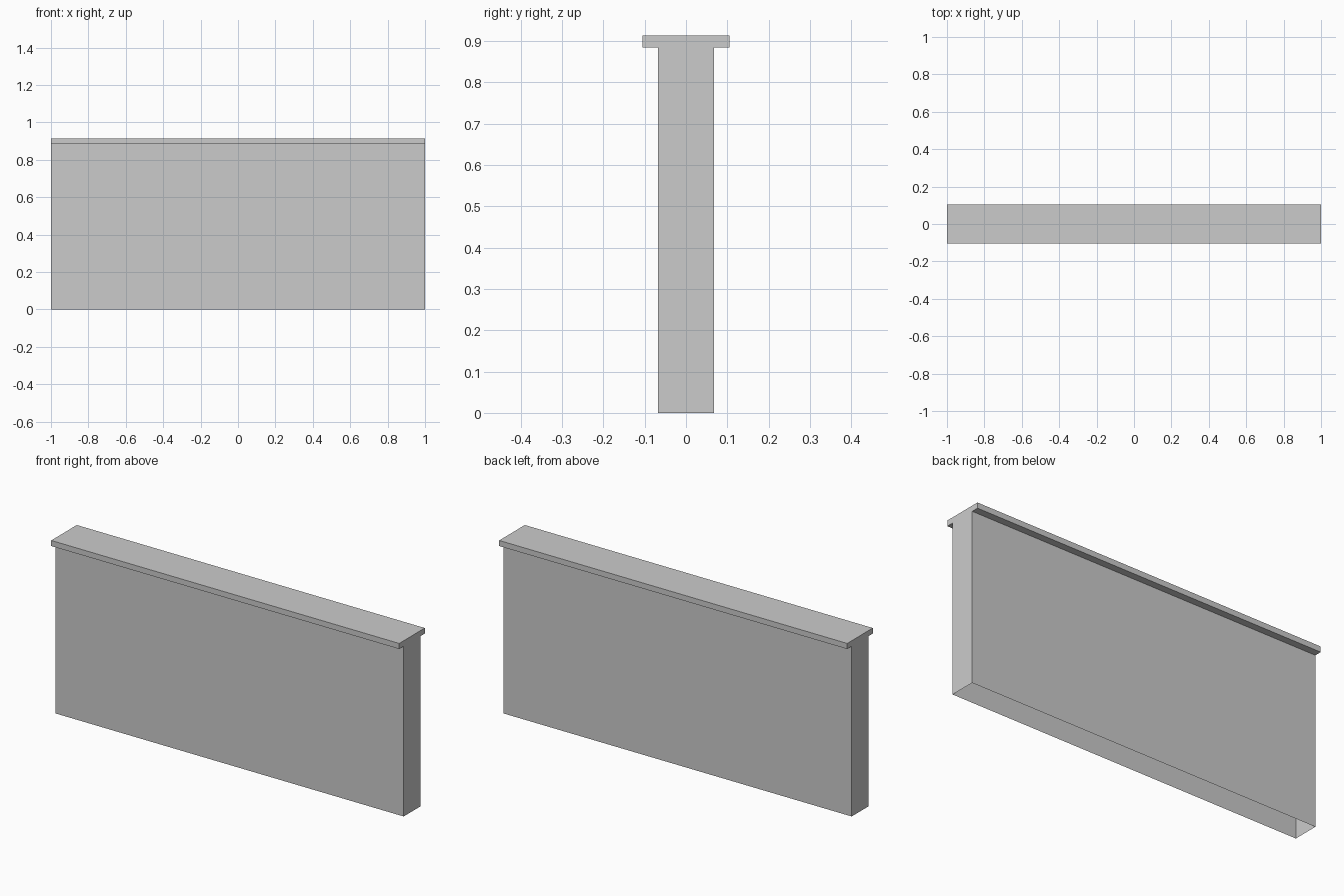
import bpy, bmesh

if "Cube" in bpy.data.objects:
    bpy.data.objects.remove(bpy.data.objects["Cube"])

# T-shaped cross-section (y, z), open along the bottom of the wall
WALL, CAP, LEDGE, TOP = 0.068, 0.105, 0.884, 0.913
half = [(WALL, 0), (WALL, LEDGE), (CAP, LEDGE), (CAP, TOP)]
profile = half + [(-y, z) for y, z in reversed(half)]

bm = bmesh.new()
left = [bm.verts.new((-1, y, z)) for y, z in profile]
right = [bm.verts.new((1, y, z)) for y, z in profile]

# Long faces: wall sides, ledges, cap edges and top (no bottom face)
for i in range(len(profile) - 1):
    bm.faces.new((left[i], left[i + 1], right[i + 1], right[i]))

# T-shaped ends
bm.faces.new(left[::-1])
bm.faces.new(right)
bmesh.ops.recalc_face_normals(bm, faces=bm.faces)
# Ensure the top faces outward
top = max(bm.faces, key=lambda f: f.calc_center_median().z)
if top.normal.z < 0:
    bmesh.ops.reverse_faces(bm, faces=bm.faces)

mesh = bpy.data.meshes.new("capped_wall")
bm.to_mesh(mesh)
bm.free()
bpy.context.collection.objects.link(bpy.data.objects.new("capped_wall", mesh))
